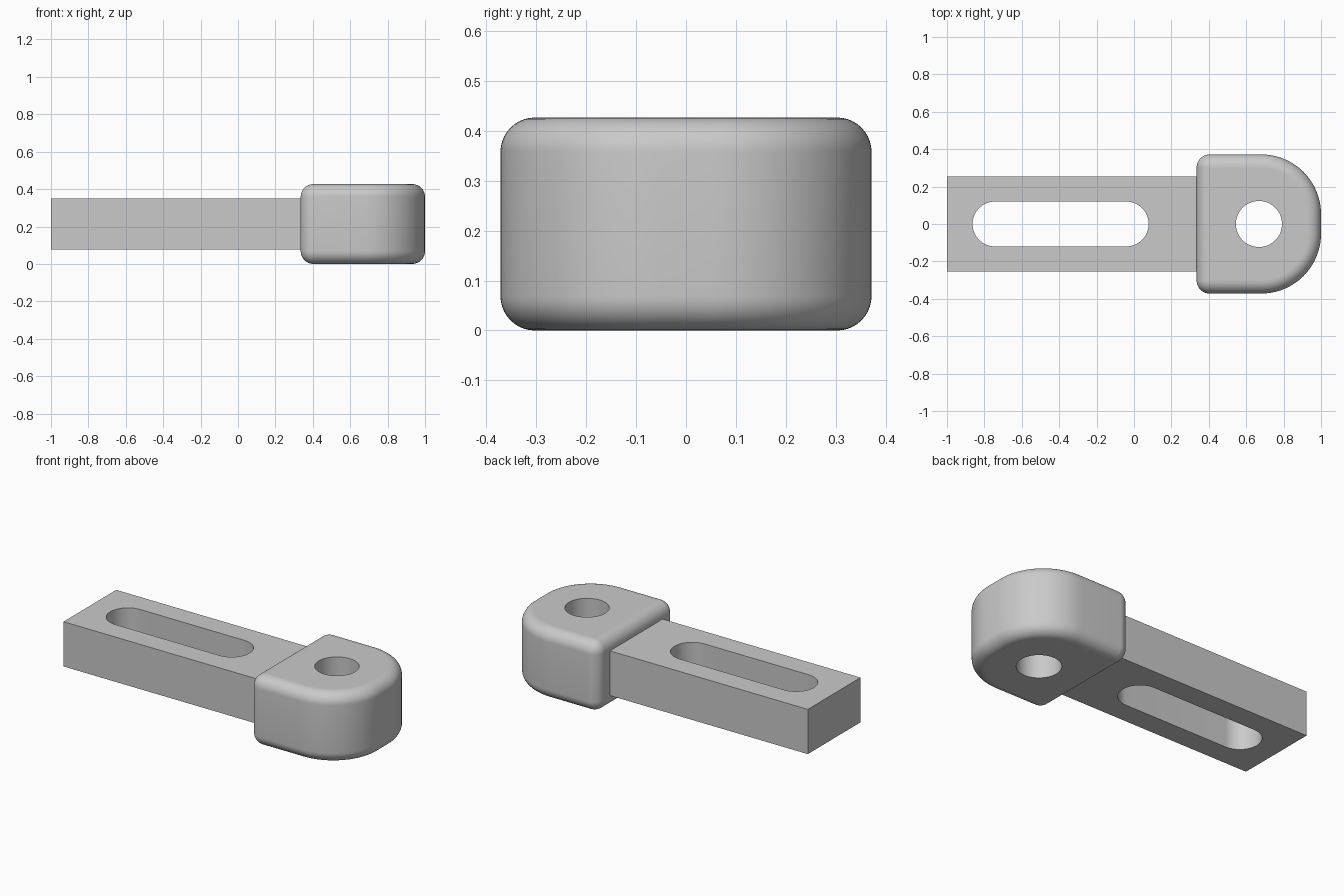
import bpy, bmesh
from math import cos, sin, pi

if "Cube" in bpy.data.objects:
    bpy.data.objects.remove(bpy.data.objects["Cube"], do_unlink=True)

steel = bpy.data.materials.new("plain grey")
steel.use_nodes = True
grey = (0.59, 0.59, 0.59, 1)
steel.diffuse_color = grey
steel.node_tree.nodes["Principled BSDF"].inputs["Base Color"].default_value = grey


def outline(x0, x1, half, r_left, r_right, inset=0.0, steps=20):
    """Rectangle outline with separate corner radii at its two ends."""
    pts = []
    corners = ((x1, 1, 0, r_right), (x0, 1, 1, r_left),
               (x0, -1, 2, r_left), (x1, -1, 3, r_right))
    for x, side, quarter, r in corners:
        toward = -1 if x == x1 else 1
        cx, cy = x + toward * r, side * (half - r)
        if r == 0:
            pts.append((cx, cy))
            continue
        for i in range(steps + 1):
            a = (quarter + i / steps) * pi / 2
            pts.append((cx + (r - inset) * cos(a), cy + (r - inset) * sin(a)))
    # drop repeats where two arcs meet
    return [p for i, p in enumerate(pts)
            if abs(p[0] - pts[i - 1][0]) + abs(p[1] - pts[i - 1][1]) > 1e-6]


def add_loft(bm, rings):
    """Wall through a list of (outline, z); returns the bottom and top edges."""
    loops = [[bm.verts.new((x, y, z)) for x, y in pts] for pts, z in rings]
    n = len(loops[0])
    for low, high in zip(loops, loops[1:]):
        for i in range(n):
            j = (i + 1) % n
            bm.faces.new((low[i], low[j], high[j], high[i]))
    return [[bm.edges.get((loop[i - 1], loop[i])) for i in range(n)]
            for loop in (loops[0], loops[-1])]


def pierced_block(name, outer_rings, hole):
    """Solid wall with a straight through hole and flat caps."""
    bm = bmesh.new()
    z0, z1 = outer_rings[0][1], outer_rings[-1][1]
    outer = add_loft(bm, outer_rings)
    inner = add_loft(bm, [(hole, z0), (hole, z1)])
    for a, b in zip(outer, inner):
        bmesh.ops.triangle_fill(bm, use_beauty=True, edges=a + b, normal=(0, 0, 1))
    bmesh.ops.recalc_face_normals(bm, faces=bm.faces)
    mesh = bpy.data.meshes.new(name)
    bm.to_mesh(mesh)
    bm.free()
    mesh.materials.append(steel)
    obj = bpy.data.objects.new(name, mesh)
    bpy.context.collection.objects.link(obj)
    bpy.ops.object.select_all(action='DESELECT')
    obj.select_set(True)
    bpy.context.view_layer.objects.active = obj
    bpy.ops.object.shade_smooth_by_angle(angle=pi / 6)
    for face in mesh.polygons:
        if abs(face.normal.z) > 0.999:
            face.use_smooth = False
    return obj


# Slotted bar, its inner end buried in the head
bar = outline(-1, 0.4, 0.254, 0, 0)
slot = outline(-0.863, 0.078, 0.12, 0.12, 0.12)
pierced_block("slotted_bar", [(bar, 0.077), (bar, 0.35)], slot)

# Rounded head: quarter-round fillets along the bottom and top rims
height, fillet, steps = 0.427, 0.069, 10
rings = []
for i in range(steps + 1):
    a = i / steps * pi / 2
    inset = fillet * (1 - sin(a))
    rings.append((outline(0.335, 1, 0.372, 0.07, 0.32, inset),
                  fillet * (1 - cos(a))))
rings += [(pts, height - z) for pts, z in reversed(rings)]
bore = outline(0.545, 0.791, 0.123, 0.123, 0.123)
pierced_block("rounded_head", rings, bore)
